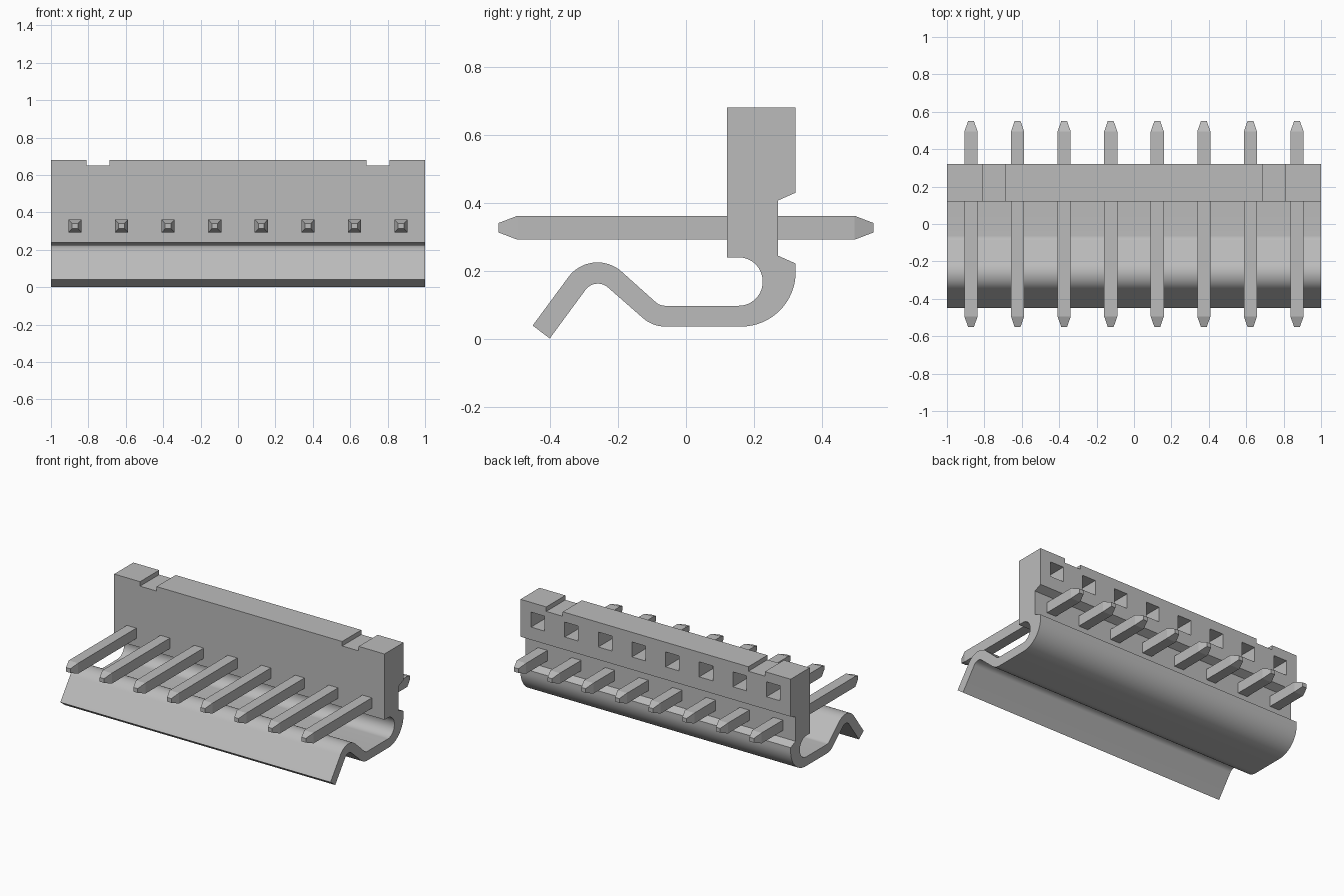
import bpy
import bmesh
from math import tan, ceil
from mathutils import Vector, Matrix

if "Cube" in bpy.data.objects:
    bpy.data.objects.remove(bpy.data.objects["Cube"], do_unlink=True)

grey = bpy.data.materials.new("neutral grey")
grey.use_nodes = True
GREY = (0.5, 0.5, 0.5, 1)
grey.diffuse_color = GREY
grey.node_tree.nodes["Principled BSDF"].inputs["Base Color"].default_value = GREY

PIN_X = [(i - 3.5) * 0.249 for i in range(8)]


def make_object(name, bm):
    bmesh.ops.recalc_face_normals(bm, faces=bm.faces)
    mesh = bpy.data.meshes.new(name)
    bm.to_mesh(mesh)
    bm.free()
    mesh.materials.append(grey)
    obj = bpy.data.objects.new(name, mesh)
    bpy.context.collection.objects.link(obj)
    return obj


def add_box(bm, centre, size):
    matrix = Matrix.Translation(centre) @ Matrix.Diagonal((*size, 1))
    return bmesh.ops.create_cube(bm, size=1, matrix=matrix)["verts"]


def rounded(corners):
    """Turn (y, z, radius) corners into an outline with tangent arcs."""
    result = []
    for i, (y, z, r) in enumerate(corners):
        p = Vector((y, z))
        if r == 0:
            result.append(p)
            continue
        a = (Vector(corners[i - 1][:2]) - p).normalized()
        b = (Vector(corners[(i + 1) % len(corners)][:2]) - p).normalized()
        half = a.angle(b) / 2
        reach = r / tan(half)
        bisector = (a + b).normalized()
        centre = p + bisector * (r * r + reach * reach) ** 0.5
        start, end = p + a * reach - centre, p + b * reach - centre
        sweep = start.angle_signed(end)
        steps = ceil(abs(sweep) / 0.1)
        for k in range(steps + 1):
            # signed angles run clockwise
            result.append(centre + Matrix.Rotation(-sweep * k / steps, 2) @ start)
    return result


# Housing: wall, hook and sprung lip in one side profile
outline = rounded([
    (0.12, 0.68, 0), (0.322, 0.68, 0), (0.322, 0.43, 0), (0.27, 0.407, 0),
    (0.27, 0.245, 0), (0.322, 0.222, 0), (0.322, 0.037, 0.16),
    (-0.098, 0.037, 0.1), (-0.266, 0.184, 0.045), (-0.40, 0.002, 0),
    (-0.45, 0.04, 0), (-0.276, 0.276, 0.106), (-0.077, 0.098, 0.04),
    (0.225, 0.098, 0.07), (0.225, 0.24, 0.07), (0.12, 0.24, 0),
])
bm = bmesh.new()
cap = bm.faces.new([bm.verts.new((-1, p.x, p.y)) for p in outline])
sides = bmesh.ops.extrude_face_region(bm, geom=[cap])["geom"]
bmesh.ops.translate(bm, vec=(2, 0, 0),
                    verts=[v for v in sides if isinstance(v, bmesh.types.BMVert)])
housing = make_object("housing", bm)

# Square sockets in the back and two notches along the top
bm = bmesh.new()
for x in PIN_X:
    add_box(bm, (x, 0.3, 0.565), (0.1, 0.24, 0.1))
for side in (-1, 1):
    add_box(bm, (side * 0.748, 0.22, 0.7), (0.122, 0.5, 0.1))
cutter = make_object("cutter", bm)
cutter.hide_render = True

cut = housing.modifiers.new("cut", "BOOLEAN")
cut.operation = "DIFFERENCE"
cut.solver = "EXACT"
cut.object = cutter
bpy.context.view_layer.objects.active = housing
housing.select_set(True)
bpy.ops.object.modifier_apply(modifier="cut")
bpy.data.objects.remove(cutter, do_unlink=True)
bpy.ops.object.shade_smooth_by_angle(angle=0.4)

# Contact pins with tapered ends
for number, x in enumerate(PIN_X, 1):
    bm = bmesh.new()
    add_box(bm, (0, 0, 0), (0.07, 0.99, 0.07))
    for end in (-1, 1):
        face = next(f for f in bm.faces if f.normal.y * end > 0.9)
        tip = bmesh.ops.extrude_face_region(bm, geom=[face])["geom"]
        bmesh.ops.delete(bm, geom=[face], context="FACES_ONLY")
        for v in tip:
            if isinstance(v, bmesh.types.BMVert):
                v.co = (v.co.x * 0.45, end * 0.55, v.co.z * 0.4)
    pin = make_object(f"pin_{number}", bm)
    pin.location = (x, 0, 0.327)
